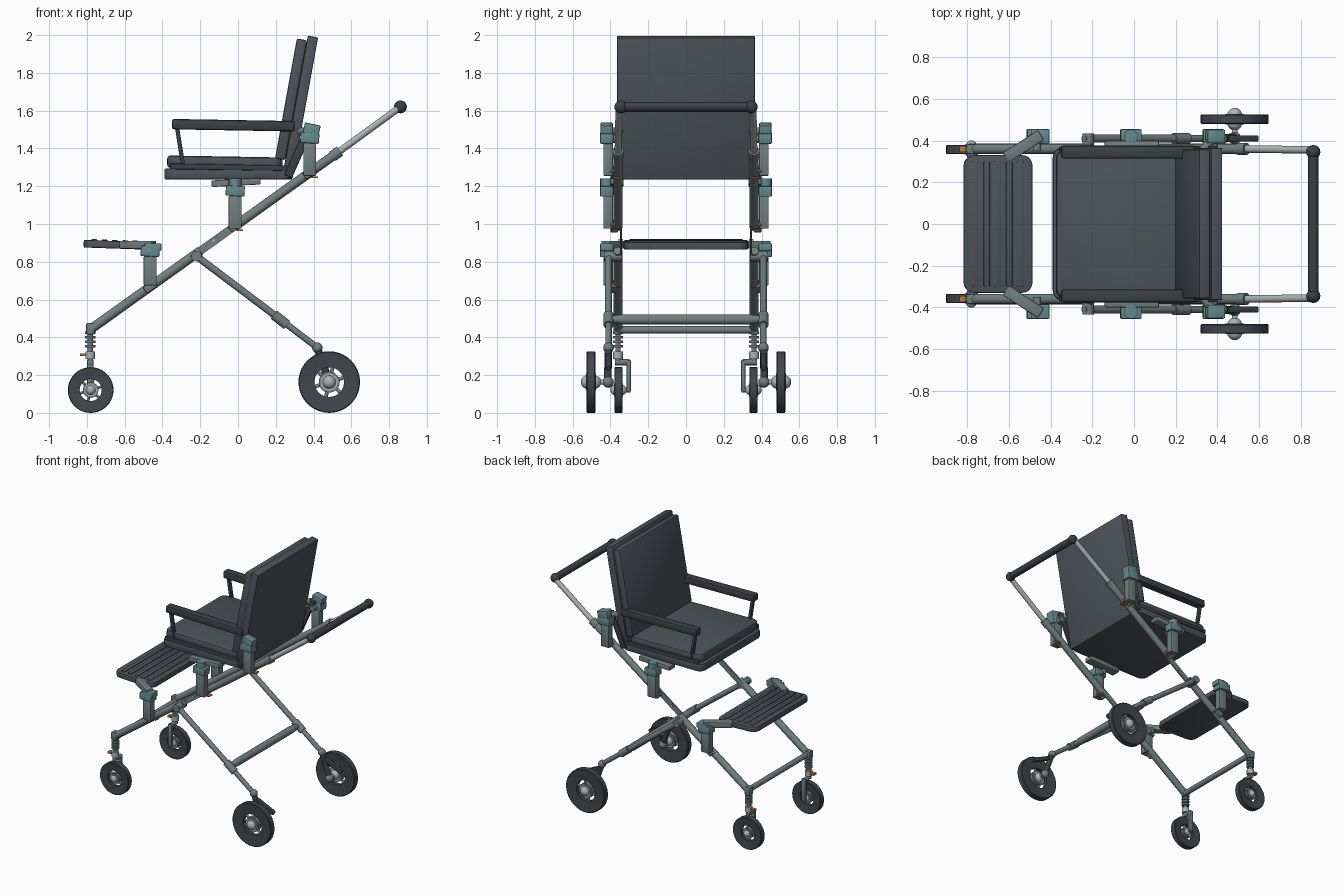
import bpy, bmesh, math
from mathutils import Matrix, Vector

old = bpy.data.objects.get("Cube")
if old:
    bpy.data.objects.remove(old, do_unlink=True)


def material(name, r, g, b):
    m = bpy.data.materials.new(name)
    m.use_nodes = True
    m.diffuse_color = (r, g, b, 1)
    node = next(n for n in m.node_tree.nodes if n.type == 'BSDF_PRINCIPLED')
    node.inputs["Base Color"].default_value = (r, g, b, 1)
    return m


PAD = material("charcoal pad", .075, .087, .102)
DARK = material("dark plastic", .045, .052, .058)
TYRE = material("tyre rubber", .055, .062, .070)
STEEL = material("grey green steel", .165, .215, .215)
LIGHT = material("light metal", .40, .46, .45)
TEAL = material("teal clamp", .13, .26, .28)
ORANGE = material("orange knob", .55, .17, .03)


def finish(name, bm, mat, mirror):
    """Turn a bmesh into an object, mirrored across the centre plane if asked."""
    bmesh.ops.recalc_face_normals(bm, faces=bm.faces[:])
    me = bpy.data.meshes.new(name)
    bm.to_mesh(me)
    bm.free()
    me.materials.append(mat)
    me.polygons.foreach_set("use_smooth", [True] * len(me.polygons))
    me.set_sharp_from_angle(angle=math.radians(35))
    ob = bpy.data.objects.new(name, me)
    bpy.context.collection.objects.link(ob)
    if mirror:
        mod = ob.modifiers.new("mirror", 'MIRROR')
        mod.use_axis = (False, True, False)
        mod.use_mirror_merge = False
    return ob


def tube(name, p, q, r, mat, r2=None, mirror=True, sides=16):
    p, q = Vector(p), Vector(q)
    d = q - p
    bm = bmesh.new()
    m = Matrix.Translation((p + q) / 2) @ d.to_track_quat('Z', 'Y').to_matrix().to_4x4()
    bmesh.ops.create_cone(bm, cap_ends=True, segments=sides, radius1=r,
                          radius2=r if r2 is None else r2, depth=d.length, matrix=m)
    return finish(name, bm, mat, mirror)


def ball(name, c, r, mat):
    bm = bmesh.new()
    bmesh.ops.create_uvsphere(bm, u_segments=16, v_segments=10, radius=r,
                              matrix=Matrix.Translation(c))
    return finish(name, bm, mat, True)


def box(name, c, size, mat, tilt=0, yaw=0, bevel=0.006, corner=0, mirror=True):
    bm = bmesh.new()
    bmesh.ops.create_cube(bm, size=1, matrix=Matrix.Diagonal((*size, 1)))
    if corner:
        ups = [e for e in bm.edges if abs((e.verts[0].co - e.verts[1].co).z) > size[2] / 2]
        bmesh.ops.bevel(bm, geom=ups, offset=corner, segments=5, profile=.5, affect='EDGES')
    if bevel:
        rim = [e for e in bm.edges if e.calc_face_angle(0) > 1]
        bmesh.ops.bevel(bm, geom=rim, offset=bevel, segments=2, profile=.5, affect='EDGES')
    rot = Matrix.Rotation(math.radians(yaw), 4, 'Z') @ Matrix.Rotation(math.radians(tilt), 4, 'Y')
    bmesh.ops.transform(bm, matrix=Matrix.Translation(c) @ rot, verts=bm.verts)
    return finish(name, bm, mat, mirror)


def ring(name, c, profile, mat, steps=40):
    """Spin a closed (radius, offset) profile around an axle along y."""
    bm = bmesh.new()
    vs = [bm.verts.new((r, y, 0)) for r, y in profile]
    es = [bm.edges.new((a, b)) for a, b in zip(vs, vs[1:] + vs[:1])]
    bmesh.ops.spin(bm, geom=vs + es, cent=(0, 0, 0), axis=(0, 1, 0),
                   angle=math.tau, steps=steps)
    bmesh.ops.remove_doubles(bm, verts=bm.verts, dist=1e-5)
    bmesh.ops.translate(bm, vec=c, verts=bm.verts)
    return finish(name, bm, mat, True)


def wheel(name, x, y, r, w):
    c = Vector((x, y, r))
    h = r * .48
    ring(name + "_tyre", c, [(h, -w * .7), (r * .97, -w), (r, -w * .85),
                             (r, w * .85), (r * .97, w), (h, w * .7)], TYRE)
    ring(name + "_rim", c, [(r * .27, -w * .8), (r * .34, -w * .8),
                            (r * .34, w * .8), (r * .27, w * .8)], STEEL)
    tube(name + "_hub", c - Vector((0, w * 1.1, 0)), c + Vector((0, w * 1.1, 0)), r * .28, LIGHT)
    for side in (-1, 1):
        ball(name + "_cap", c + Vector((0, side * w * .8, 0)), r * .22, LIGHT)
    for i in range(6):
        a = math.tau * i / 6 + .3
        d = Vector((math.cos(a), 0, math.sin(a)))
        tube(name + "_spoke", c + d * r * .3, c + d * r * .52, r * .06, LIGHT, sides=8)


def rail(x, y=.36):
    """Point on the sloping side rail."""
    return Vector((x, y, .45 + (x + .77) * .715))


# Sloping side rails, folding plate, telescopic push handle
tube("lower_rail", rail(-.77), rail(-.2), .025, STEEL)
tube("upper_rail", rail(-.02), rail(.53), .025, STEEL)
tube("rail_collar", rail(.5), rail(.54), .029, STEEL)
mid = rail(-.11, .345)
box("folding_plate", mid, (.27, .01, .042), STEEL, tilt=-35.6, bevel=0)
tube("folding_pin", mid - Vector((.02, .012, .01)), mid + Vector((-.02, .012, -.01)), .008, LIGHT)
tube("handle_tube", rail(.53), (.86, .355, 1.62), .018, LIGHT)
tube("push_bar", (.86, -.34, 1.62), (.86, .34, 1.62), .026, DARK, mirror=False)
ball("push_bar_end", (.86, .345, 1.62), .034, DARK)
tube("front_crossbar", (-.77, -.36, .44), (-.77, .36, .44), .02, STEEL, mirror=False)

# Rear legs with their tapered crossbar
tube("rear_leg", (-.24, .41, .845), (.23, .41, .49), .019, STEEL)
tube("rear_leg_sleeve", (.19, .41, .52), (.26, .41, .465), .027, STEEL)
tube("rear_leg_end", (.25, .41, .475), (.42, .41, .345), .017, STEEL)
tube("leg_pivot", (-.22, .34, .83), (-.22, .435, .83), .028, STEEL)
tube("rear_crossbar", (.22, -.33, .495), (.22, .33, .495), .027, STEEL, mirror=False)
tube("crossbar_taper", (.22, .33, .495), (.22, .41, .495), .027, STEEL, r2=.017)

# Rear wheels on swing arms
wheel("rear_wheel", .483, .503, .163, .023)
ball("leg_knuckle", (.42, .41, .345), .028, STEEL)
tube("swing_arm", (.42, .41, .345), (.483, .415, .163), .02, DARK)
box("brake_arm", (.52, .41, .27), (.16, .03, .03), DARK, tilt=25)
tube("rear_axle", (.483, .395, .163), (.483, .5, .163), .014, LIGHT)
ball("axle_knuckle", (.483, .412, .163), .03, STEEL)

# Front casters with sprung stems and side forks
wheel("front_wheel", -.78, .357, .121, .022)
box("caster_socket", (-.782, .36, .445), (.045, .045, .06), STEEL)
tube("caster_stem", (-.782, .36, .26), (-.782, .36, .43), .014, STEEL)
for i in range(4):
    z = .345 + i * .024
    tube("caster_spring", (-.782, .36, z), (-.782, .36, z + .014), .027, STEEL)
tube("caster_collar", (-.782, .36, .285), (-.782, .36, .325), .026, LIGHT)
box("caster_knob", (-.822, .36, .307), (.03, .03, .014), ORANGE, bevel=0)
tube("fork_top", (-.782, .375, .268), (-.782, .3, .268), .016, STEEL)
box("fork_arm", (-.782, .303, .195), (.034, .022, .17), STEEL)
tube("front_axle", (-.78, .295, .121), (-.78, .36, .121), .012, LIGHT)

# Three pairs of clamp posts riding on the rails
for label, x, low, high in (("foot", -.465, .675, .83), ("seat", -.015, .975, 1.15),
                            ("back", .38, 1.255, 1.43)):
    box(label + "_post", (x, .412, (low + high) / 2), (.068, .05, high - low), STEEL, bevel=.004)
    box(label + "_clamp", (x, .42, high + .025), (.1, .07, .055), TEAL, tilt=4)
    tube(label + "_clamp_pin", (x, .35, high + .02), (x, .425, high + .02), .02, STEEL)
    box(label + "_knob", (x + .025, .368, low - .008), (.035, .04, .008), ORANGE, bevel=0)
    box(label + "_rail_grip", (x, .38, rail(x).z), (.07, .04, .04), STEEL, tilt=-35.6)

# Links from the clamps to seat and backrest
tube("seat_joint", (-.015, .42, 1.18), (-.015, .42, 1.24), .034, TEAL)
box("seat_bracket", (-.01, .365, 1.22), (.26, .07, .035), STEEL, tilt=-3)
box("back_joint", (.39, .42, 1.5), (.085, .065, .06), TEAL, tilt=12)
tube("back_link", (.385, .42, 1.49), (.33, .35, 1.49), .022, STEEL)
box("recline_arm", (.322, .365, 1.38), (.045, .02, .28), DARK, tilt=24)

# Footrest with ribs and diagonal arms
box("footrest", (-.652, 0, .89), (.33, .66, .04), PAD, tilt=2, corner=.05, mirror=False)
for i in range(5):
    box("footrest_rib", (-.76 + i * .054, 0, .914 - i * .002), (.03, .6, .012), PAD,
        tilt=2, bevel=.004, mirror=False)
box("footrest_arm", (-.53, .373, .89), (.2, .055, .042), STEEL, yaw=33)
box("footrest_joint", (-.45, .42, .878), (.09, .07, .04), TEAL)

# Seat base and cushion
box("seat_base", (-.05, 0, 1.265), (.68, .735, .06), PAD, corner=.05, bevel=.012, mirror=False)
box("seat_cushion", (-.07, 0, 1.325), (.61, .715, .065), PAD, tilt=1, corner=.05,
    bevel=.015, mirror=False)

# Reclined backrest shell and pad
box("backrest_shell", (.329, 0, 1.618), (.055, .73, .76), PAD, tilt=10.3, mirror=False)
box("backrest_pad", (.281, 0, 1.66), (.055, .715, .645), PAD, tilt=10.3, bevel=.01, mirror=False)

# Armrests
box("armrest", (-.025, .345, 1.523), (.65, .062, .055), DARK, tilt=1, bevel=.012)
box("armrest_strut", (-.305, .347, 1.4), (.022, .03, .23), DARK, tilt=-9)
box("armrest_side_rail", (-.05, .36, 1.3), (.62, .022, .03), DARK, tilt=1)
